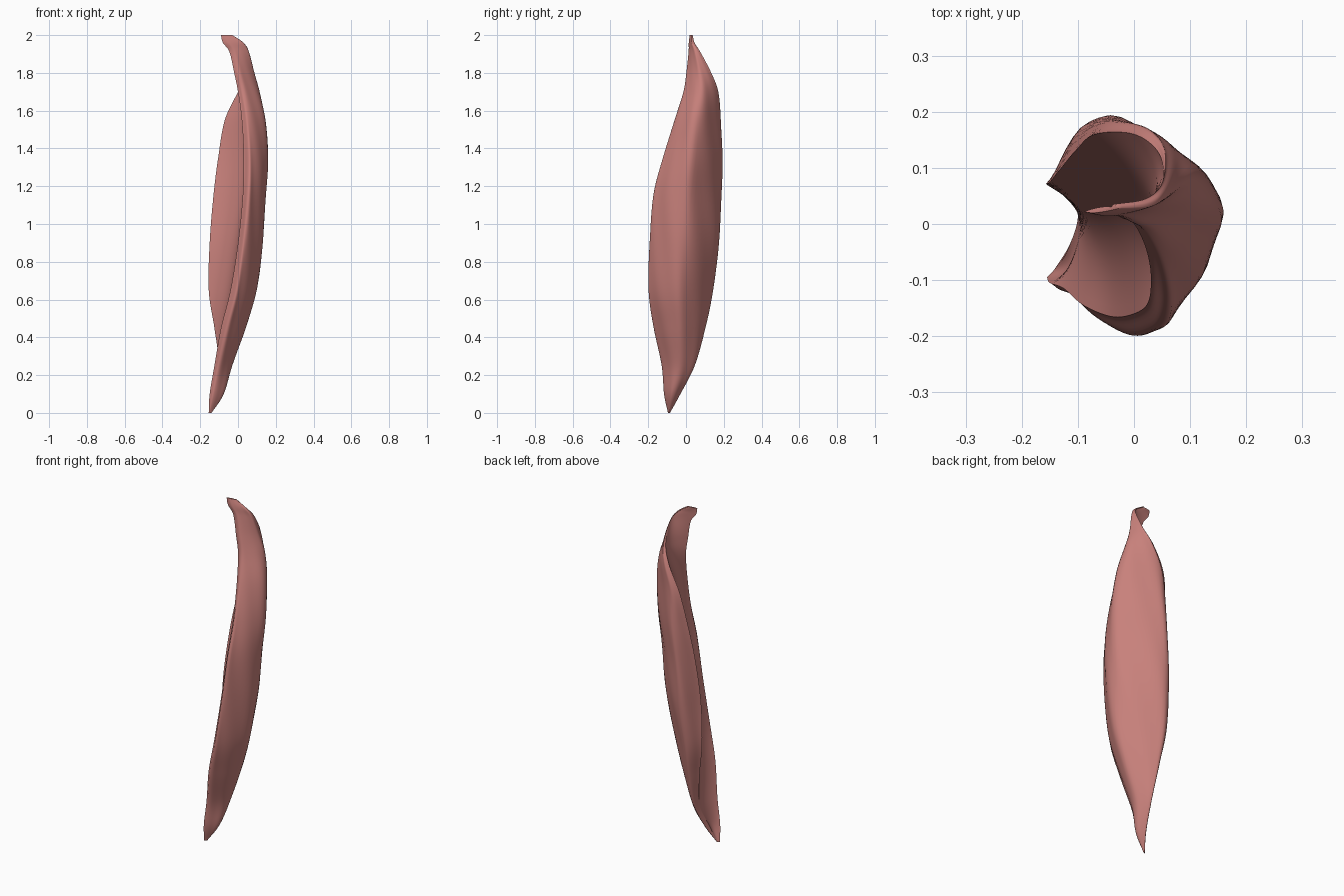
import bpy
import bmesh
import math
from mathutils import Vector

cube = bpy.data.objects.get("Cube")
if cube:
    bpy.data.objects.remove(cube, do_unlink=True)

# Section keys in hundredths, from top tip to bottom tip:
# height, front rim x y, back rim x y, outer reach, front reach, back reach, hollow x y
KEYS = [
    (200, -9, 2.2, -4, 3, -3, 2, 3.5, -6, 3),
    (196, -8, 2, 2, 4, 2.5, 1.5, 4.5, -2, 3),
    (191, -4.5, 2, 5, 7, 5.5, 1.5, 7.5, 2, 4),
    (180, -2, 1, 4.5, 12.5, 8.5, 0.5, 13, 4, 6),
    (170, 0, 0, 0, 16, 11.5, -1, 16.5, 4, 7),
    (155, 2, -4, -7, 16, 14.5, -5.5, 18, 3, 5),
    (135, 3, -9, -10.5, 13, 15.5, -11.5, 19, 3, 2),
    (115, 2.5, -14, -13, 10, 14.5, -16.5, 18.5, 1, 0),
    (90, 0, -16, -15, 7.5, 13, -18.5, 17.5, -3, -1),
    (65, -4, -16.5, -15.5, 7, 9.5, -19, 14, -6, -2),
    (45, -9, -14.5, -12.5, 5, 4, -16.5, 10, -8, -3),
    (25, -12.5, -11.5, -10, 1.5, -3, -12.5, 4.5, -10, -4),
    (10, -15, -10.5, -12, -5, -7.5, -11.5, -3, -12, -8),
    (0, -15.5, -9.5, -14.5, -8.5, -14, -9.5, -8.5, -15, -9),
]


def spline(points, steps):
    """Smooth open curve through points of any dimension."""
    pts = [Vector(p) for p in points]
    pts = [pts[0] * 2 - pts[1]] + pts + [pts[-1] * 2 - pts[-2]]
    out = []
    for a, b, c, d in zip(pts, pts[1:], pts[2:], pts[3:]):
        for i in range(steps):
            t = i / steps
            out.append(b + (c - a) * (t / 2)
                       + (a * 2 - b * 5 + c * 4 - d) * (t * t / 2)
                       + (b * 3 - a - c * 3 + d) * (t ** 3 / 2))
    out.append(pts[-2])
    return out


def section(key):
    """Closed crescent: rounded outer belly, then the hollow inner face."""
    z, fx, fy, bx, by, reach, front, back, ix, iy = (v / 100 for v in key)
    rim_f, rim_b, hollow = Vector((fx, fy)), Vector((bx, by)), Vector((ix, iy))
    outer = spline([
        rim_f,
        (fx + (reach - fx) * 0.35, front),
        (reach, (front + back) / 2),
        (bx + (reach - bx) * 0.3, back),
        rim_b,
    ], 10)
    # Shallow slanted fibres on the belly, fading towards the rims
    middle = (rim_f + rim_b) / 2
    last = len(outer) - 1
    for i, p in enumerate(outer):
        u = i / last
        ripple = 0.012 * math.sin(math.pi * u) * math.sin(44 * u + 9 * z)
        outer[i] = p + (p - middle) * ripple
    control = hollow * 2 - middle
    n = 18
    inner = []
    for i in range(1, n):
        t = i / n
        inner.append(rim_b * (1 - t) ** 2 + control * (2 * t * (1 - t)) + rim_f * t * t)
    return [(p.x, p.y, z) for p in outer + inner]


# Skin the sections into one closed body
bm = bmesh.new()
rings = [[bm.verts.new(p) for p in section(k)] for k in spline(KEYS, 8)]
for upper, lower in zip(rings, rings[1:]):
    for i in range(len(upper)):
        j = (i + 1) % len(upper)
        bm.faces.new((upper[i], upper[j], lower[j], lower[i]))
bm.faces.new(rings[0])
bm.faces.new(rings[-1])
bmesh.ops.recalc_face_normals(bm, faces=bm.faces)
mesh = bpy.data.meshes.new("muscle_belly")
bm.to_mesh(mesh)
bm.free()
muscle = bpy.data.objects.new("muscle_belly", mesh)
bpy.context.collection.objects.link(muscle)

# Soft red flesh
flesh = bpy.data.materials.new("flesh_red")
flesh.use_nodes = True
color = (0.58, 0.22, 0.2, 1)
flesh.diffuse_color = color
shader = flesh.node_tree.nodes["Principled BSDF"]
shader.inputs["Base Color"].default_value = color
shader.inputs["Roughness"].default_value = 0.6
mesh.materials.append(flesh)

# Smooth skin with crisp rims
bpy.ops.object.select_all(action="DESELECT")
muscle.select_set(True)
bpy.context.view_layer.objects.active = muscle
bpy.ops.object.shade_smooth_by_angle(angle=math.radians(50))
